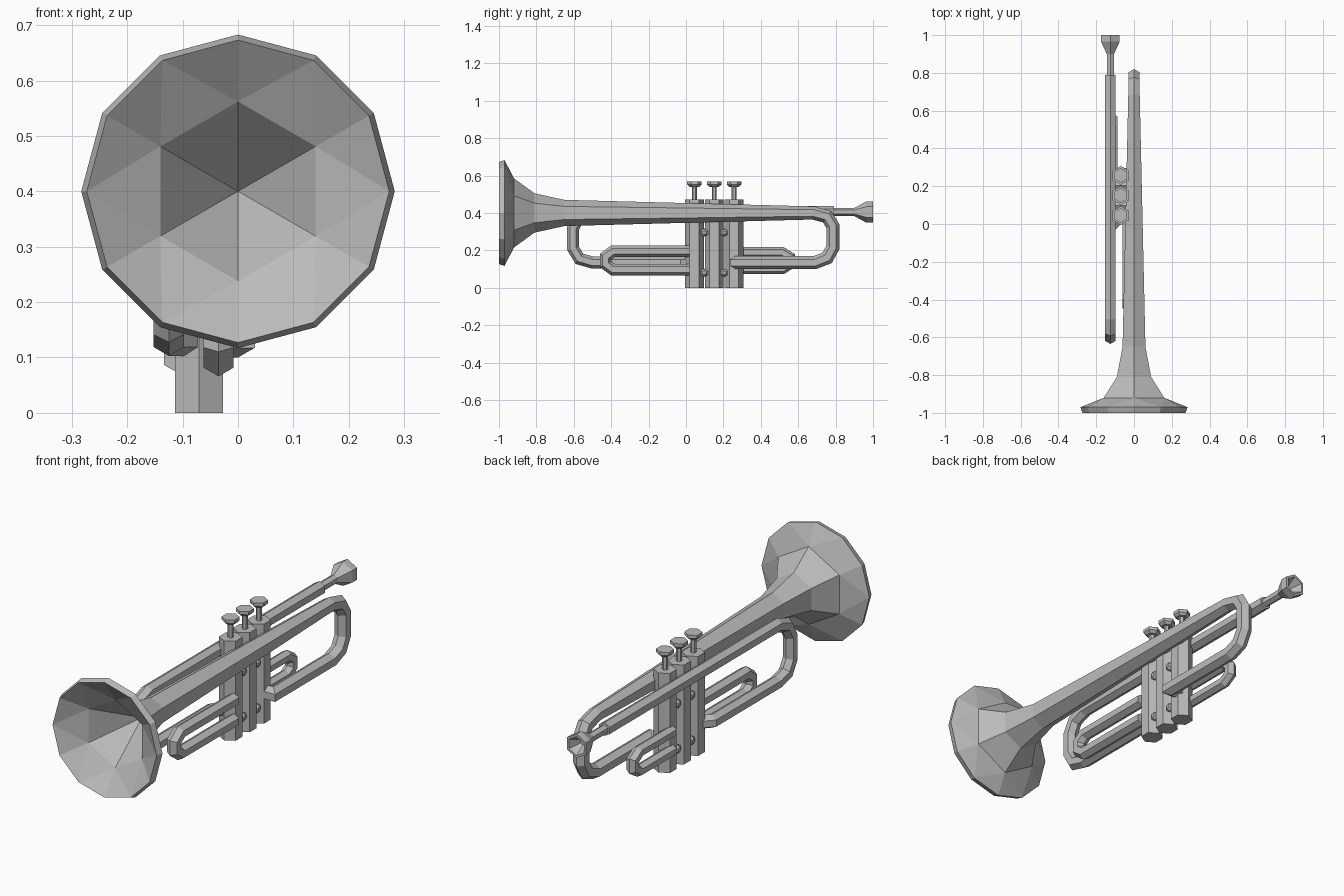
import bpy
import bmesh
from math import pi
from mathutils import Vector, Quaternion

old = bpy.data.objects.get("Cube")
if old:
    bpy.data.objects.remove(old, do_unlink=True)

metal = bpy.data.materials.new("grey_metal")
metal.use_nodes = True
GREY = (0.5, 0.5, 0.5, 1)
metal.diffuse_color = GREY
metal.node_tree.nodes["Principled BSDF"].inputs["Base Color"].default_value = GREY

Y, Z = Vector((0, 1, 0)), Vector((0, 0, 1))


def spokes(axis, up, n=6):
    """Unit offsets around an axis, the first one pointing up."""
    return [Quaternion(axis, 2 * pi * k / n) @ up for k in range(n)]


def bridge(bm, a, b):
    n = len(a)
    for i in range(n):
        bm.faces.new((a[i], a[(i + 1) % n], b[(i + 1) % n], b[i]))


def fan(bm, ring12, ring6):
    """Join a twelve-sided ring to a six-sided one with triangles."""
    for i in range(6):
        h, h2 = ring6[i], ring6[(i + 1) % 6]
        r0, r1, r2 = (ring12[(2 * i + j) % 12] for j in range(3))
        bm.faces.new((h, r0, r1))
        bm.faces.new((h, r1, h2))
        bm.faces.new((h2, r1, r2))


def finish(bm, name):
    bmesh.ops.recalc_face_normals(bm, faces=bm.faces)
    mesh = bpy.data.meshes.new(name)
    bm.to_mesh(mesh)
    bm.free()
    mesh.materials.append(metal)
    bpy.context.collection.objects.link(bpy.data.objects.new(name, mesh))


def sweep(bm, points, radii, up=Z, cap_start=True):
    """Hexagonal tube with mitred bends; returns its first ring."""
    pts = [Vector(p) for p in points]
    dirs = [(b - a).normalized() for a, b in zip(pts, pts[1:])]
    offs = spokes(dirs[0], up)
    rings = []
    for i, p in enumerate(pts):
        d = dirs[max(i - 1, 0)]
        d2 = dirs[min(i, len(dirs) - 1)]
        n = (d + d2).normalized()
        rings.append([bm.verts.new(p + radii[i] * (o - d * (o.dot(n) / d.dot(n)))) for o in offs])
        turn = d.rotation_difference(d2)
        offs = [turn @ o for o in offs]
    for a, b in zip(rings, rings[1:]):
        bridge(bm, a, b)
    if cap_start:
        bm.faces.new(rings[0])
    bm.faces.new(rings[-1])
    return rings[0]


def tube(name, points, r):
    bm = bmesh.new()
    sweep(bm, points, [r] * len(points))
    finish(bm, name)


def lathe(name, origin, axis, up, profile):
    """Six-sided turned part from (distance, radius) pairs."""
    bm = bmesh.new()
    offs = spokes(axis, up)
    rings = [[bm.verts.new(Vector(origin) + axis * t + o * r) for o in offs] for t, r in profile]
    for a, b in zip(rings, rings[1:]):
        bridge(bm, a, b)
    bm.faces.new(rings[0])
    bm.faces.new(rings[-1])
    finish(bm, name)


def slide(name, x, y_open, y_end, low, high, r):
    """U-shaped tube with a chamfered bend at y_end."""
    s = 1 if y_end > y_open else -1
    mid, c = (low + high) / 2, 0.04
    half = [(y_open, high), (y_end - s * c, high), (y_end, mid + 0.02)]
    path = half + [(y, low + high - z) for y, z in reversed(half)]
    tube(name, [(x, y, z) for y, z in path], r)


# Bell and its tail, which loops down and back to the third valve
bm = bmesh.new()
path = [(-0.92, 0.4, 0.185), (-0.81, 0.4, 0.105), (-0.65, 0.4, 0.07), (0.68, 0.4, 0.035),
        (0.755, 0.38, 0.035), (0.785, 0.33, 0.035), (0.785, 0.215, 0.035),
        (0.755, 0.16, 0.035), (0.69, 0.135, 0.035), (0.265, 0.135, 0.035)]
throat = sweep(bm, [(0, y, z) for y, z, r in path] + [(-0.06, 0.265, 0.135)],
               [r for y, z, r in path] + [0.035], cap_start=False)
centre = Vector((0, 0, 0.4))


def bell_ring(y, r, n):
    return [bm.verts.new(centre + Y * y + o * r) for o in spokes(Y, Z, n)]


rim_back, rim_front = bell_ring(-0.97, 0.283, 12), bell_ring(-1, 0.273, 12)
inner = bell_ring(-0.92, 0.162, 6)
fan(bm, rim_back, throat)
bridge(bm, rim_back, rim_front)
fan(bm, rim_front, inner)
apex = bm.verts.new(centre + Y * -0.72)
for i in range(6):
    bm.faces.new((inner[i], inner[(i + 1) % 6], apex))
finish(bm, "bell")

# Lead pipe, looping down at the front and back to the first valve
PIPE_X = -0.125
lead = [(0.79, 0.405), (-0.5, 0.405), (-0.57, 0.38), (-0.603, 0.32),
        (-0.603, 0.21), (-0.57, 0.155), (-0.5, 0.135), (-0.02, 0.135)]
tube("lead_pipe", [(PIPE_X, y, z) for y, z in lead] + [(-0.08, 0.03, 0.135)], 0.032)

# Mouthpiece with a hollow cup
lathe("mouthpiece", (PIPE_X, 0, 0.405), Y, Z,
      [(0.77, 0.022), (0.9, 0.022), (0.965, 0.057), (1, 0.057), (1, 0.045), (0.95, 0.015)])

# Tuning slides
slide("front_slide", -0.035, 0.02, -0.43, 0.097, 0.195, 0.031)
slide("rear_slide", -0.11, 0.26, 0.555, 0.1, 0.19, 0.027)

# Valves with stems and finger buttons
VALVE_X = -0.07
for i in range(3):
    at = (VALVE_X, 0.045 + 0.106 * i, 0)
    lathe(f"valve_{i + 1}", at, Z, Y, [(0, 0.05), (0.472, 0.05)])
    lathe(f"valve_stem_{i + 1}", at, Z, Y, [(0.46, 0.013), (0.55, 0.013)])
    lathe(f"valve_button_{i + 1}", at, Z, Y, [(0.54, 0.026), (0.552, 0.039), (0.567, 0.039)])

# Small connectors in the notches between the valves
for i in range(2):
    for z in (0.08, 0.295):
        lathe(f"valve_connector_{i + 1}", (VALVE_X, 0.098 + 0.106 * i, z), Vector((1, 0, 0)), Z,
              [(-0.04, 0.01), (-0.03, 0.022), (0.03, 0.022), (0.04, 0.01)])
